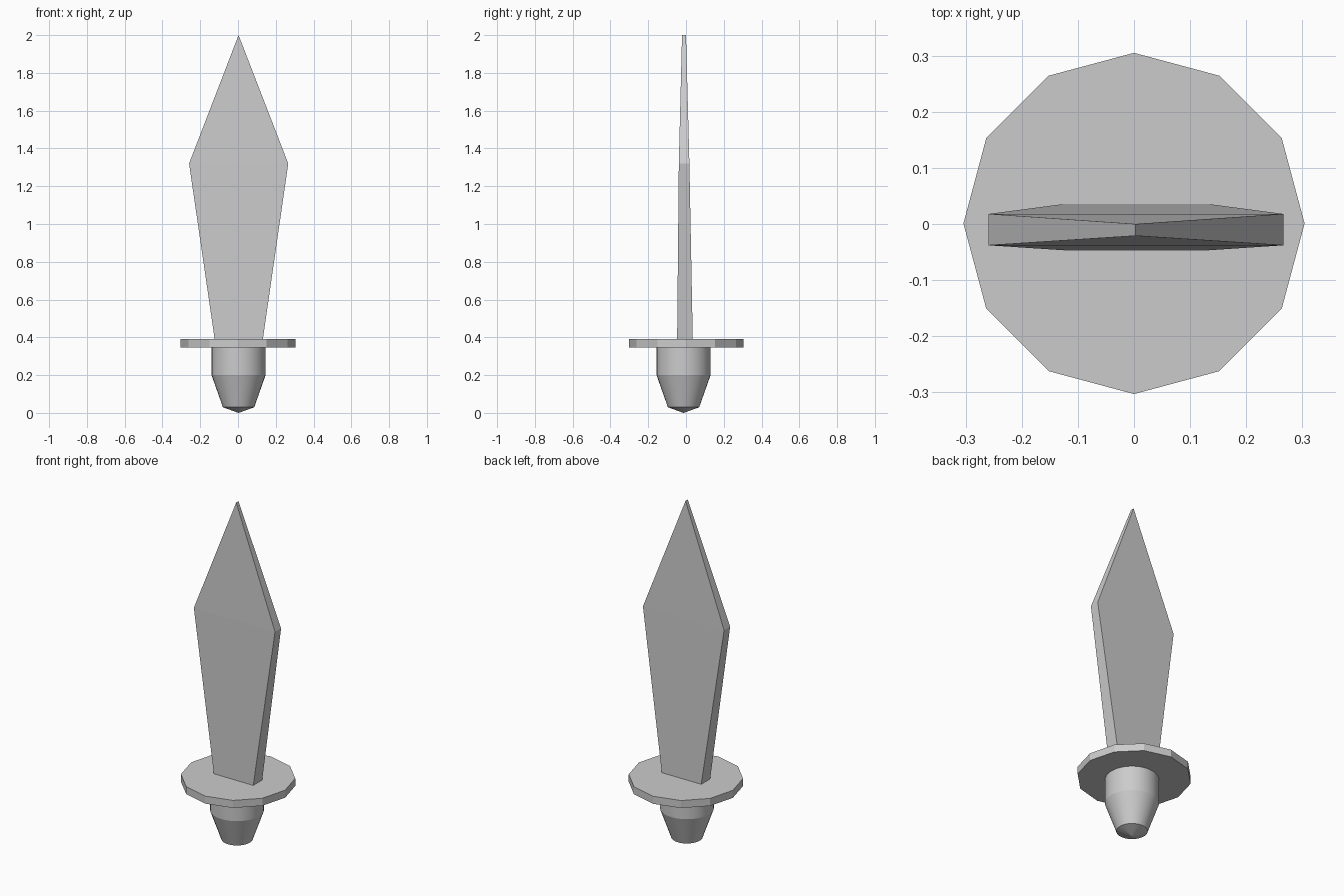
import bpy, bmesh
from math import cos, sin, pi, radians

cube = bpy.data.objects.get("Cube")
if cube:
    bpy.data.objects.remove(cube, do_unlink=True)

# Single grey material
grey = bpy.data.materials.new("plain_grey")
grey.use_nodes = True
GREY = (0.6, 0.6, 0.6, 1)
grey.diffuse_color = GREY
grey.node_tree.nodes["Principled BSDF"].inputs["Base Color"].default_value = GREY


def circle(sides, radius, cx, cy, z):
    return [(cx + radius * cos(2 * pi * i / sides),
             cy + radius * sin(2 * pi * i / sides), z) for i in range(sides)]


def rectangle(x0, x1, y0, y1, z):
    return [(x0, y0, z), (x1, y0, z), (x1, y1, z), (x0, y1, z)]


def loft(name, rings, smooth_angle=None):
    """Skin closed rings from bottom to top, cap the ends, merge points."""
    bm = bmesh.new()
    loops = [[bm.verts.new(p) for p in ring] for ring in rings]
    n = len(loops[0])
    for low, high in zip(loops, loops[1:]):
        for i in range(n):
            j = (i + 1) % n
            bm.faces.new((low[i], low[j], high[j], high[i]))
    bm.faces.new(loops[0][::-1])
    bm.faces.new(loops[-1])
    bmesh.ops.remove_doubles(bm, verts=bm.verts, dist=0.0005)
    bmesh.ops.recalc_face_normals(bm, faces=bm.faces)
    mesh = bpy.data.meshes.new(name)
    bm.to_mesh(mesh)
    bm.free()
    mesh.materials.append(grey)
    obj = bpy.data.objects.new(name, mesh)
    bpy.context.collection.objects.link(obj)
    if smooth_angle:
        bpy.ops.object.select_all(action='DESELECT')
        obj.select_set(True)
        bpy.context.view_layer.objects.active = obj
        bpy.ops.object.shade_smooth_by_angle(angle=radians(smooth_angle))
    return obj


# Round handle tapering to a shallow point
handle_profile = [(0.001, 0.0), (0.083, 0.03), (0.143, 0.2), (0.143, 0.35)]
loft("handle", [circle(32, r, 0.003, -0.013, z) for r, z in handle_profile], 15)

# Twelve-sided guard disc
loft("guard", [circle(12, 0.304, 0, 0.001, z) for z in (0.346, 0.39)])

# Leaf-shaped blade, thinning to an edge at the tip
loft("blade", [
    rectangle(-0.122, 0.13, -0.047, 0.036, 0.38),
    rectangle(-0.259, 0.266, -0.038, 0.018, 1.32),
    rectangle(0.003, 0.003, -0.021, 0.0, 2.0),
])
